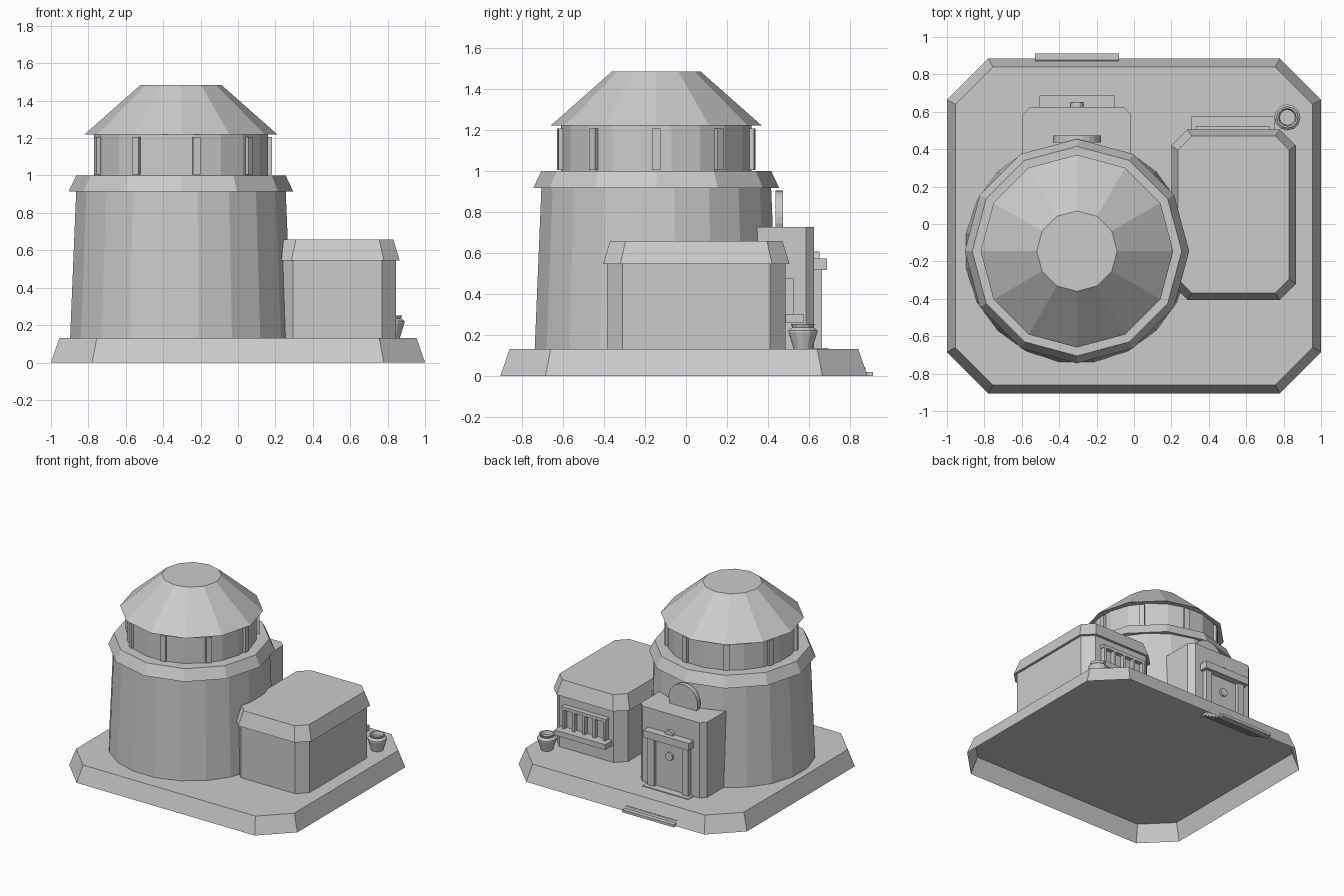
import bpy, bmesh, math
from mathutils import Matrix

cube = bpy.data.objects.get("Cube")
if cube:
    bpy.data.objects.remove(cube)

stone = bpy.data.materials.new("stone_grey")
GREY = (0.6, 0.6, 0.6, 1)
stone.diffuse_color = GREY
stone.use_nodes = True
stone.node_tree.nodes["Principled BSDF"].inputs["Base Color"].default_value = GREY


def finish(name, bm):
    bmesh.ops.recalc_face_normals(bm, faces=bm.faces)
    mesh = bpy.data.meshes.new(name)
    bm.to_mesh(mesh)
    bm.free()
    mesh.materials.append(stone)
    obj = bpy.data.objects.new(name, mesh)
    bpy.context.collection.objects.link(obj)
    return obj


def loft(name, rings, cap_bottom=True, cap_top=True):
    """Bridge rings of points that all have the same count."""
    bm = bmesh.new()
    loops = [[bm.verts.new(p) for p in ring] for ring in rings]
    n = len(loops[0])
    for a, b in zip(loops, loops[1:]):
        for i in range(n):
            j = (i + 1) % n
            bm.faces.new((a[i], a[j], b[j], b[i]))
    if cap_bottom:
        bm.faces.new(loops[0][::-1])
    if cap_top:
        bm.faces.new(loops[-1])
    return finish(name, bm)


def octagon(x0, x1, y0, y1, c, z):
    """Rectangle with cut corners."""
    return [(x0 + c, y0, z), (x1 - c, y0, z), (x1, y0 + c, z), (x1, y1 - c, z),
            (x1 - c, y1, z), (x0 + c, y1, z), (x0, y1 - c, z), (x0, y0 + c, z)]


def lathe(name, cx, cy, sides, profile, turn=0.0):
    rings = []
    for r, z in profile:
        angles = [turn + math.tau * i / sides for i in range(sides)]
        rings.append([(cx + r * math.cos(a), cy + r * math.sin(a), z) for a in angles])
    return loft(name, rings)


def box(name, x0, x1, y0, y1, z0, z1):
    return loft(name, [[(x0, y0, z), (x1, y0, z), (x1, y1, z), (x0, y1, z)] for z in (z0, z1)])


def disc(name, x, z, r, y0, y1, sides=20):
    """Upright disc facing the back."""
    bm = bmesh.new()
    m = Matrix.Translation((x, (y0 + y1) / 2, z)) @ Matrix.Rotation(math.pi / 2, 4, 'X')
    bmesh.ops.create_cone(bm, cap_ends=True, segments=sides, radius1=r, radius2=r,
                          depth=y1 - y0, matrix=m)
    return finish(name, bm)


# Sloped plinth, open underneath
GROUND = 0.13
loft("plinth", [octagon(-1, 1, -0.905, 0.885, 0.22, 0),
                octagon(-0.955, 0.955, -0.86, 0.84, 0.2, GROUND)], cap_bottom=False)

# Round tower
TX, TY = -0.305, -0.145
lathe("tower_wall", TX, TY, 20, [(0.6, GROUND), (0.567, 0.92)], math.radians(9))
lathe("tower_cornice", TX, TY, 12, [(0.6, 0.915), (0.56, 1.0)])
lathe("tower_drum", TX, TY, 20, [(0.47, 1.0), (0.47, 1.22)], math.radians(9))
lathe("tower_roof", TX, TY, 12, [(0.515, 1.22), (0.215, 1.485)])

# Pillars around the drum
for i in range(9):
    pillar = box("drum_pillar", 0.445, 0.487, -0.02, 0.02, 1.005, 1.205)
    pillar.matrix_world = (Matrix.Translation((TX, TY, 0))
                           @ Matrix.Rotation(math.tau * i / 9, 4, 'Z'))

# Side annex
loft("annex_wall", [octagon(0.22, 0.845, -0.385, 0.485, 0.075, z) for z in (GROUND, 0.55)])
loft("annex_roof", [octagon(0.2, 0.865, -0.405, 0.505, 0.085, 0.545),
                    octagon(0.235, 0.83, -0.37, 0.47, 0.075, 0.658)])

# Annex window with bars and sill
box("window_panel", 0.34, 0.72, 0.47, 0.492, 0.3, 0.47)
box("window_sill", 0.307, 0.75, 0.47, 0.575, 0.26, 0.302)
box("window_lintel", 0.335, 0.725, 0.47, 0.525, 0.45, 0.475)
for i in range(5):
    x = 0.35 + 0.09 * i
    box("window_bar", x - 0.01, x + 0.01, 0.47, 0.525, 0.3, 0.455)

# Entrance block with upright disc
loft("entrance_block", [octagon(-0.595, -0.015, 0.2, 0.625, 0.04, z) for z in (GROUND, 0.725)])
disc("entrance_crest", TX, 0.775, 0.128, 0.437, 0.472, 24)

# Doorway
box("door_panel", TX - 0.14, TX + 0.14, 0.6, 0.635, GROUND, 0.52)
box("door_lintel", TX - 0.2, TX + 0.2, 0.6, 0.688, 0.515, 0.572)
for side in (-1, 1):
    x = TX + side * 0.15
    box("door_jamb", x - 0.028, x + 0.028, 0.6, 0.662, GROUND, 0.52)
disc("door_boss", TX, 0.4, 0.032, 0.63, 0.65, 12)
disc("lintel_boss", TX, 0.572, 0.035, 0.615, 0.65, 12)
box("door_sill", TX - 0.2, TX + 0.2, 0.62, 0.695, GROUND - 0.005, GROUND + 0.006)

# Steps running up through the plinth edge
for i in range(6):
    back = 0.912 - 0.037 * i
    box("entrance_step", -0.53, -0.08, back - 0.05, back, 0.02 * i, 0.02 * i + 0.02)

# Urn
lathe("urn", 0.82, 0.57, 12, [(0.045, GROUND), (0.07, 0.212), (0.07, 0.222), (0.052, 0.236),
                              (0.058, 0.252), (0.048, 0.252), (0.042, 0.225)])
